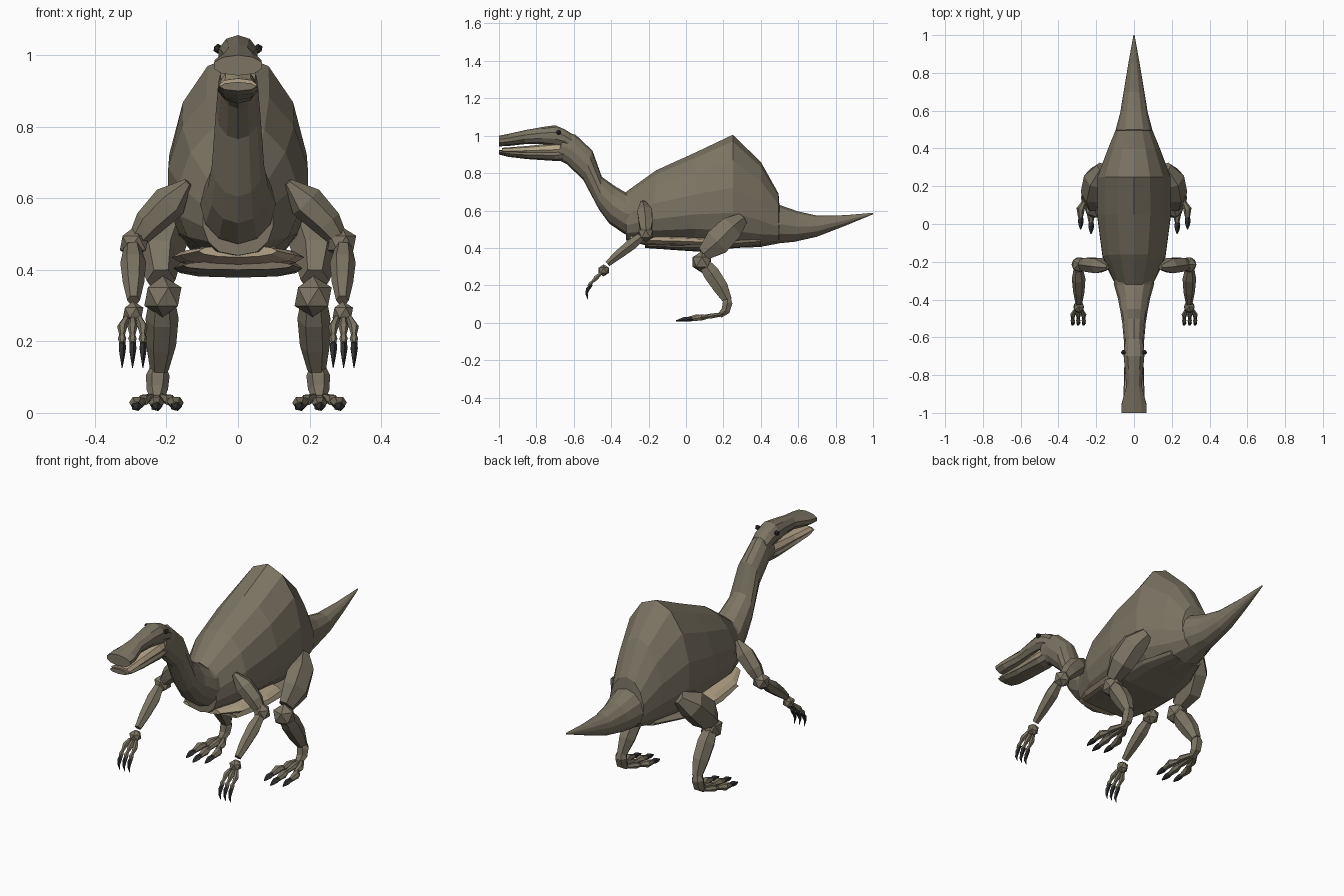
import bpy, bmesh, math
from mathutils import Vector


def material(name, color):
    m = bpy.data.materials.new(name)
    m.diffuse_color = (*color, 1)
    return m


HIDE = material("hide", (0.2, 0.175, 0.125))
TAN = material("tan", (0.46, 0.37, 0.25))
DARK = material("dark", (0.03, 0.03, 0.03))


def skin(name, rings, mat):
    """Join rings of points into a closed, flat-faced mesh."""
    bm = bmesh.new()
    loops = [[bm.verts.new(p) for p in r] for r in rings]
    n = len(loops[0])
    for a, b in zip(loops, loops[1:]):
        for i in range(n):
            j = (i + 1) % n
            bm.faces.new((a[i], a[j], b[j], b[i]))
    bm.faces.new(loops[0])
    bm.faces.new(loops[-1])
    bmesh.ops.recalc_face_normals(bm, faces=bm.faces)
    me = bpy.data.meshes.new(name)
    bm.to_mesh(me)
    bm.free()
    me.materials.append(mat)
    ob = bpy.data.objects.new(name, me)
    bpy.context.collection.objects.link(ob)
    return ob


def loft(name, sections, mat=HIDE, sides=12, mid=0.5, low=1.0):
    """Sections: (y top, z top, y bottom, z bottom, half width).
    mid = height share of the widest point, low < 1 squares the underside."""
    rings = []
    for yt, zt, yb, zb, hw in sections:
        top, bot = Vector((0, yt, zt)), Vector((0, yb, zb))
        c = bot.lerp(top, mid)
        ring = []
        for i in range(sides):
            a = 2 * math.pi * i / sides
            s, k = math.sin(a), math.cos(a)
            w = s if k >= 0 else math.copysign(abs(s) ** low, s)
            p = c + ((top - c) * k if k >= 0 else (c - bot) * k)
            ring.append((w * hw, p.y, p.z))
        rings.append(ring)
    return skin(name, rings, mat)


def limb(name, pts, mat=HIDE, sides=6):
    """Points: (x, y, z, radius across, radius fore-aft)."""
    P = [Vector(p[:3]) for p in pts]
    rings = []
    for i, p in enumerate(pts):
        d = (P[min(i + 1, len(P) - 1)] - P[max(i - 1, 0)]).normalized()
        u = (Vector((1, 0, 0)) - d * d.x).normalized()
        v = d.cross(u)
        rings.append([P[i] + u * p[3] * math.cos(a) + v * p[4] * math.sin(a)
                      for a in (2 * math.pi * k / sides for k in range(sides))])
    return skin(name, rings, mat)


def ball(name, p, r, mat=HIDE, sub=1):
    bpy.ops.mesh.primitive_ico_sphere_add(subdivisions=sub, radius=r, location=p)
    ob = bpy.context.object
    ob.name = name
    ob.data.materials.append(mat)


# Humped torso
loft("torso", [(-.32, .70, -.32, .44, .10), (-.16, .815, -.18, .435, .17),
               (.05, .91, .05, .43, .20), (.25, 1.005, .25, .40, .197),
               (.40, .86, .40, .405, .14), (.495, .69, .495, .43, .10),
               (.50, .62, .50, .44, .09)], sides=14, mid=.4, low=.75)

# Tan belly layer and belly plate below it
loft("belly_lining", [(-.30, .47, -.30, .435, .11), (-.18, .47, -.20, .41, .165),
                      (0, .465, 0, .405, .185), (.12, .46, .12, .40, .17)], TAN)
loft("belly_plate", [(-.22, .425, -.22, .40, .155), (-.05, .42, -.05, .388, .18),
                     (.10, .43, .10, .378, .18), (.25, .45, .25, .398, .16),
                     (.40, .46, .40, .41, .10)], low=.7)

# Tail
loft("tail", [(.42, .65, .42, .41, .11), (.50, .63, .50, .425, .097),
              (.60, .595, .58, .433, .073), (.70, .573, .70, .46, .055),
              (.85, .575, .85, .518, .03), (1.0, .588, 1.0, .58, .003)])

# Neck
loft("neck", [(-.27, .70, -.25, .45, .11), (-.32, .695, -.33, .475, .105),
              (-.38, .73, -.41, .53, .085), (-.45, .78, -.465, .605, .073),
              (-.50, .92, -.55, .765, .062), (-.59, 1.005, -.64, .85, .054),
              (-.65, 1.02, -.69, .875, .05)])

# Head: upper jaw, tan mouth, lower jaw
loft("upper_jaw", [(-.61, 1.01, -.61, .91, .047), (-.65, 1.035, -.65, .935, .054),
                   (-.70, 1.056, -.70, .945, .057), (-.77, 1.046, -.77, .955, .05),
                   (-.86, 1.03, -.86, .955, .043), (-.95, 1.01, -.95, .945, .068),
                   (-1.0, 1.0, -1.0, .943, .07)], low=.8, sides=10)
loft("mouth", [(-.67, .965, -.67, .89, .046), (-.71, .96, -.71, .89, .05),
               (-.85, .945, -.85, .895, .05), (-.985, .935, -.985, .90, .054)], TAN, sides=8)
loft("lower_jaw", [(-.64, .94, -.64, .865, .045), (-.70, .925, -.70, .865, .05),
                   (-.85, .918, -.85, .875, .054), (-.95, .922, -.95, .887, .058),
                   (-1.0, .925, -1.0, .90, .052)], sides=8)

for s, side in ((1, "right"), (-1, "left")):
    def part(name, pts, mat=HIDE, sides=6):
        limb(f"{side}_{name}", [(s * p[0], *p[1:]) for p in pts], mat, sides)

    def joint(name, p, r, mat=HIDE):
        ball(f"{side}_{name}", (s * p[0], p[1], p[2]), r, mat)

    # Eye
    joint("eye", (.056, -.68, 1.018), .014, DARK)

    # Arm
    part("upper_arm", [(.14, -.23, .645, .012, .015), (.19, -.22, .59, .05, .045),
                       (.25, -.215, .53, .042, .042), (.285, -.215, .48, .025, .028)])
    joint("elbow", (.29, -.215, .475), .045)
    part("forearm", [(.295, -.24, .46, .025, .025), (.293, -.29, .42, .036, .034),
                     (.292, -.36, .365, .03, .028), (.292, -.42, .315, .018, .018)])
    joint("wrist", (.293, -.44, .28), .032)
    for i, x in enumerate((.266, .295, .324)):
        part(f"finger_{i}", [(.293 + (x - .293) * .6, -.455, .265, .009, .009),
                             (x, -.48, .24, .014, .014), (x, -.50, .218, .008, .008)])
        part(f"finger_tip_{i}", [(x, -.498, .222, .007, .007), (x, -.512, .207, .012, .012),
                                 (x, -.522, .195, .007, .007)])
        part(f"finger_claw_{i}", [(x, -.505, .205, .009, .009), (x, -.525, .18, .011, .011),
                                  (x, -.532, .155, .007, .007), (x, -.525, .125, .001, .001)],
             DARK, 5)

    # Hind leg
    part("thigh", [(.165, .30, .555, .035, .035), (.20, .24, .505, .068, .075),
                   (.22, .165, .43, .062, .083), (.215, .095, .37, .04, .045)])
    joint("knee", (.21, .085, .325), .058)
    part("shin", [(.212, .095, .32, .035, .035), (.212, .135, .265, .046, .05),
                  (.215, .185, .19, .042, .046), (.22, .222, .12, .026, .028)])
    part("ankle", [(.222, .22, .145, .015, .018), (.224, .222, .105, .033, .03),
                   (.226, .212, .065, .03, .027), (.227, .18, .038, .018, .016)])
    for i, (x, back) in enumerate(((.173, .025), (.228, 0), (.283, .025))):
        mx = .227 + (x - .227) * .65
        part(f"toe_base_{i}", [(.227 + (x - .227) * .15, .20, .045, .01, .01),
                               (mx, .14, .037, .019, .015), (mx, .08 + back, .03, .012, .01)])
        part(f"toe_{i}", [(mx, .095 + back, .032, .01, .01), (x, .055 + back, .028, .022, .019),
                          (x, .01 + back, .02, .013, .012)])
        part(f"toe_claw_{i}", [(x, .02 + back, .02, .012, .01), (x, -.01 + back, .018, .017, .013),
                               (x, -.03 + back, .014, .013, .009),
                               (x, -.053 + back, .01, .003, .003)], DARK, 5)
